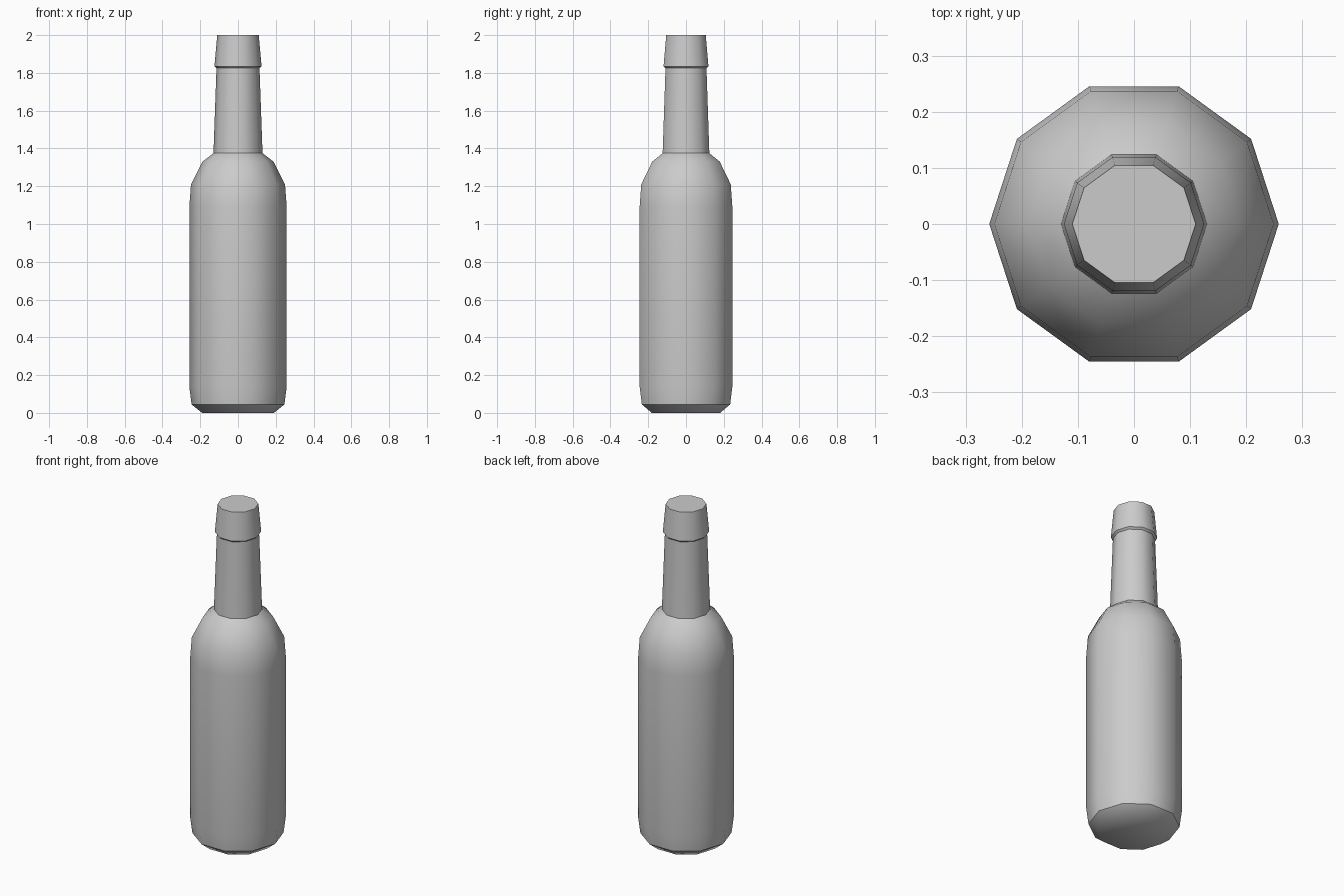
import bpy, bmesh, math

if "Cube" in bpy.data.objects:
    bpy.data.objects.remove(bpy.data.objects["Cube"])

SIDES = 10

# Bottle outline as (radius, height), from base to mouth
PROFILE = [
    (0.190, 0.00), (0.246, 0.045), (0.258, 0.14),    # rounded base
    (0.258, 1.09), (0.249, 1.21),                    # body
    (0.188, 1.33), (0.130, 1.375),                   # shoulder
    (0.114, 1.825), (0.125, 1.835), (0.110, 2.00),   # neck and lip
]


def lathe(name, profile, sides):
    bm = bmesh.new()
    rings = []
    for r, z in profile:
        rings.append([bm.verts.new((r * math.cos(2 * math.pi * i / sides),
                                    r * math.sin(2 * math.pi * i / sides), z))
                      for i in range(sides)])
    for low, high in zip(rings, rings[1:]):
        for i in range(sides):
            j = (i + 1) % sides
            bm.faces.new((low[i], low[j], high[j], high[i]))
    bm.faces.new(rings[0][::-1])
    bm.faces.new(rings[-1])
    mesh = bpy.data.meshes.new(name)
    bm.to_mesh(mesh)
    bm.free()
    obj = bpy.data.objects.new(name, mesh)
    bpy.context.collection.objects.link(obj)
    return obj


# Closed bottle, smooth except at the lip, neck root and mouth
bottle = lathe("bottle", PROFILE, SIDES)
bpy.context.view_layer.objects.active = bottle
bottle.select_set(True)
bpy.ops.object.shade_smooth_by_angle(angle=math.radians(42))
